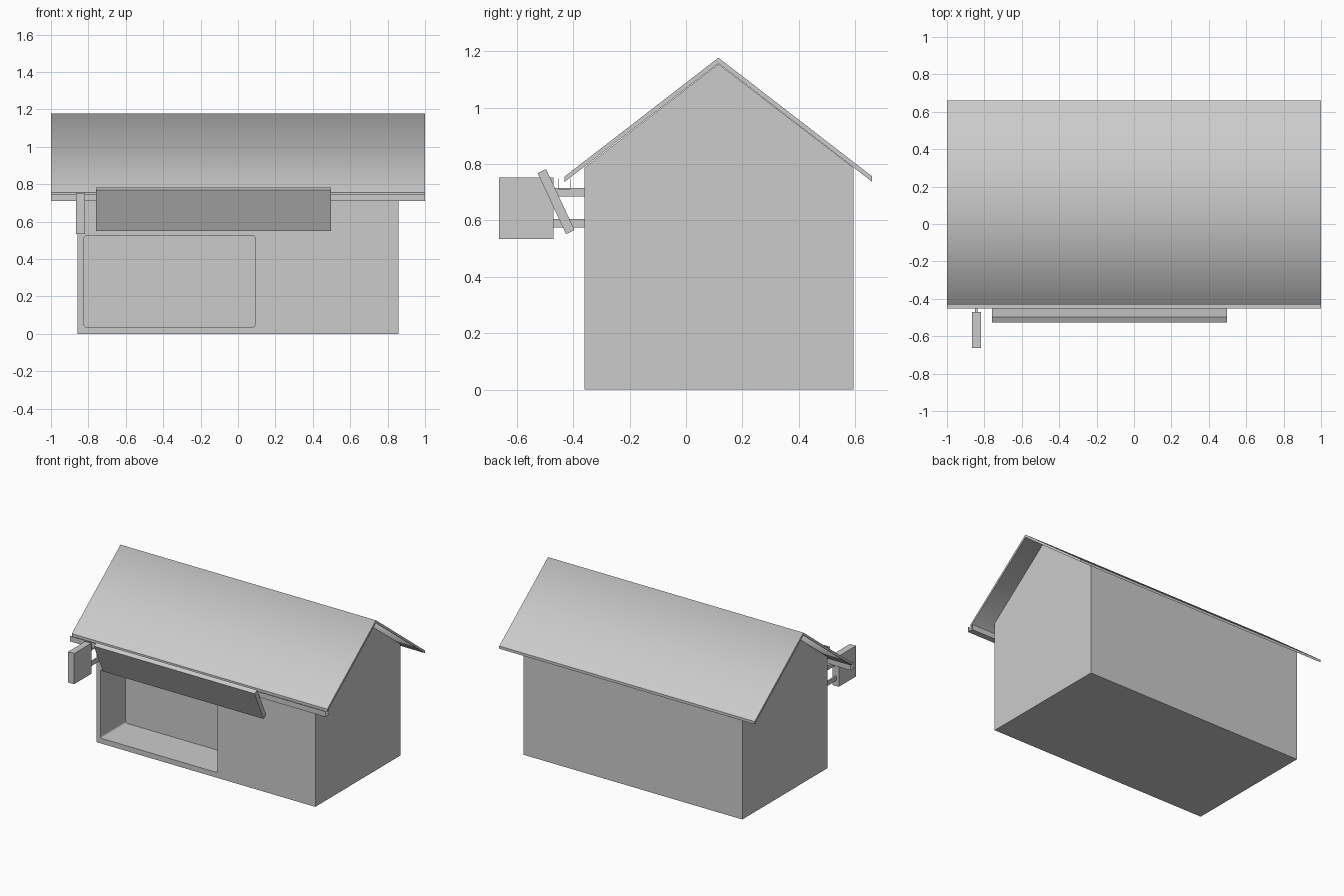
import bpy, bmesh
from mathutils import Vector

cube = bpy.data.objects.get("Cube")
if cube:
    bpy.data.objects.remove(cube, do_unlink=True)

grey = bpy.data.materials.new("light grey")
grey.use_nodes = True
grey.diffuse_color = (0.6, 0.6, 0.6, 1)
grey.node_tree.nodes["Principled BSDF"].inputs["Base Color"].default_value = (0.6, 0.6, 0.6, 1)


def prism(name, profile, x0, x1):
    """Extrude a closed (y, z) profile from x0 to x1."""
    bm = bmesh.new()
    base = bm.faces.new([bm.verts.new((x0, y, z)) for y, z in profile])
    ext = bmesh.ops.extrude_face_region(bm, geom=[base])
    moved = [v for v in ext["geom"] if isinstance(v, bmesh.types.BMVert)]
    bmesh.ops.translate(bm, verts=moved, vec=(x1 - x0, 0, 0))
    bmesh.ops.recalc_face_normals(bm, faces=bm.faces)
    mesh = bpy.data.meshes.new(name)
    bm.to_mesh(mesh)
    bm.free()
    mesh.materials.append(grey)
    obj = bpy.data.objects.new(name, mesh)
    bpy.context.collection.objects.link(obj)
    return obj


def box(name, x0, x1, y0, y1, z0, z1):
    return prism(name, [(y0, z0), (y1, z0), (y1, z1), (y0, z1)], x0, x1)


RIDGE_Y = 0.115
FRONT, BACK = -0.36, 0.594

# Gabled body
body = prism("house_body", [(FRONT, 0), (BACK, 0), (BACK, 0.787),
                            (RIDGE_Y, 1.155), (FRONT, 0.787)], -0.857, 0.857)

# Display recess with slightly rounded corners, cut into the front wall
cutter = box("recess_cutter", -0.823, 0.091, FRONT - 0.1, FRONT + 0.28, 0.037, 0.524)
bm = bmesh.new()
bm.from_mesh(cutter.data)
depth_edges = [e for e in bm.edges
               if abs((e.verts[0].co - e.verts[1].co).normalized().y) > 0.9]
bmesh.ops.bevel(bm, geom=depth_edges, offset=0.012, segments=3, profile=0.5, affect='EDGES')
bm.to_mesh(cutter.data)
bm.free()
cut = body.modifiers.new("recess", 'BOOLEAN')
cut.operation, cut.object, cut.solver = 'DIFFERENCE', cutter, 'EXACT'
bpy.context.view_layer.update()
result = bpy.data.meshes.new_from_object(
    body.evaluated_get(bpy.context.evaluated_depsgraph_get()))
body.modifiers.clear()
body.data = result
bpy.data.objects.remove(cutter, do_unlink=True)

# Thin folded roof, shaded smoothly over the ridge
EAVE = 0.545
roof = prism("roof", [(RIDGE_Y - EAVE, 0.756), (RIDGE_Y, 1.177), (RIDGE_Y + EAVE, 0.756),
                      (RIDGE_Y + EAVE, 0.737), (RIDGE_Y, 1.157), (RIDGE_Y - EAVE, 0.737)], -1, 1)
for face in roof.data.polygons:
    face.use_smooth = abs(face.normal.y) > 0.3 and abs(face.normal.z) > 0.3

# Open gutter channel under the front eave
t = 0.002
g0, g1, low, high = -0.452, -0.41, 0.71, 0.748
prism("gutter", [(g0, high), (g0, low), (g1, low), (g1, high),
                 (g1 - t, high), (g1 - t, low + t), (g0 + t, low + t), (g0 + t, high)], -1, 1)

# Tilted awning board over the recess
prism("awning", [(-0.526, 0.768), (-0.496, 0.782), (-0.395, 0.566), (-0.425, 0.551)],
      -0.76, 0.498)

# Hanging sign and its two wall brackets
box("sign_board", -0.867, -0.819, -0.663, -0.47, 0.535, 0.752)
for label, z in (("lower", 0.575), ("upper", 0.685)):
    box(label + "_sign_bracket", -0.849, -0.837, -0.47, FRONT, z, z + 0.03)
